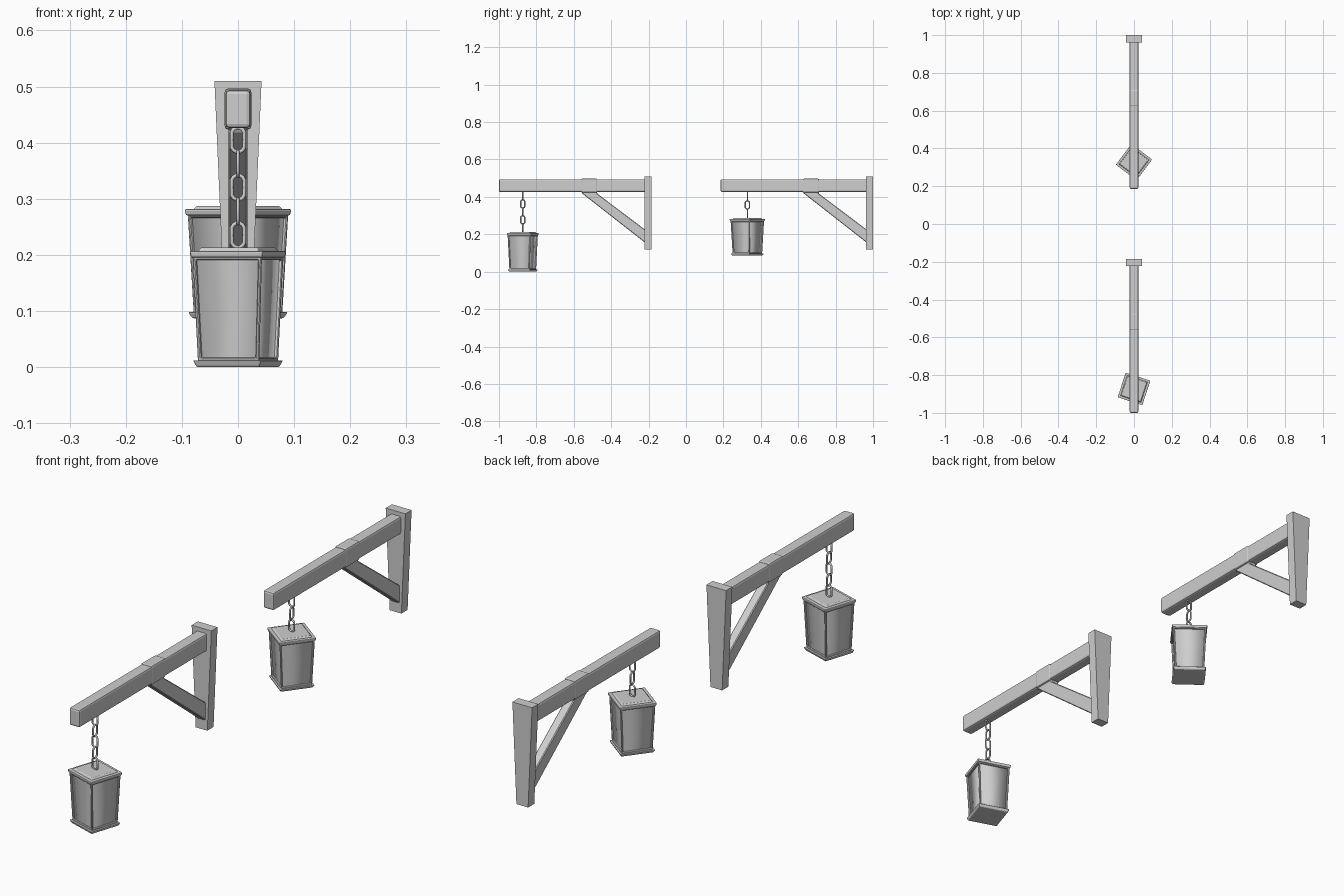
import bpy, bmesh, math
from mathutils import Matrix, Vector

if "Cube" in bpy.data.objects:
    bpy.data.objects.remove(bpy.data.objects["Cube"])

grey = bpy.data.materials.new("plain_grey")
grey.use_nodes = True
grey.diffuse_color = (0.62, 0.62, 0.62, 1)
grey.node_tree.nodes["Principled BSDF"].inputs["Base Color"].default_value = (0.62, 0.62, 0.62, 1)


def finish(name, bm, matrix, bevel=0, segments=2, smooth=False):
    """Turn a bmesh into a placed object with an optional bevel."""
    bmesh.ops.recalc_face_normals(bm, faces=bm.faces)
    for f in bm.faces:
        f.smooth = smooth
    mesh = bpy.data.meshes.new(name)
    bm.to_mesh(mesh)
    bm.free()
    mesh.materials.append(grey)
    obj = bpy.data.objects.new(name, mesh)
    bpy.context.collection.objects.link(obj)
    obj.matrix_world = matrix
    if bevel:
        mod = obj.modifiers.new("soft_edges", 'BEVEL')
        mod.width = bevel
        mod.segments = segments
        mod.limit_method = 'ANGLE'
    return obj


def frustum(z0, z1, low, high):
    """Tapered box; low and high are (half x, half y)."""
    bm = bmesh.new()
    corners = [(-1, -1), (1, -1), (1, 1), (-1, 1)]
    a = [bm.verts.new((x * low[0], y * low[1], z0)) for x, y in corners]
    b = [bm.verts.new((x * high[0], y * high[1], z1)) for x, y in corners]
    bm.faces.new(a)
    bm.faces.new(b)
    for i in range(4):
        j = (i + 1) % 4
        bm.faces.new((a[i], a[j], b[j], b[i]))
    return bm


def side_prism(profile, half):
    """Side outline (y, z) given thickness across x."""
    bm = bmesh.new()
    face = bm.faces.new([bm.verts.new((-half, y, z)) for y, z in profile])
    out = bmesh.ops.extrude_face_region(bm, geom=[face])
    moved = [v for v in out["geom"] if isinstance(v, bmesh.types.BMVert)]
    bmesh.ops.translate(bm, verts=moved, vec=(2 * half, 0, 0))
    return bm


def box_outline(y0, y1, z0, z1):
    return [(y0, z0), (y1, z0), (y1, z1), (y0, z1)]


def chain_link(name, matrix, radius=0.0115, wire=0.0035, stretch=0.0105, around=12, sides=6):
    """Oval ring in the xz plane."""
    bm = bmesh.new()
    rings = []
    for i in range(around):
        t = math.tau * (i + 0.5) / around
        out = Vector((math.cos(t), 0, math.sin(t)))
        centre = out * radius + Vector((0, 0, math.copysign(stretch, math.sin(t))))
        rings.append([bm.verts.new(centre + wire * (out * math.cos(s) + Vector((0, math.sin(s), 0))))
                      for s in (math.tau * k / sides for k in range(sides))])
    for i in range(around):
        p, q = rings[i], rings[(i + 1) % around]
        for k in range(sides):
            m = (k + 1) % sides
            bm.faces.new((p[k], p[m], q[m], q[k]))
    finish(name, bm, matrix, smooth=True)


def bracket(tag, y):
    """Wall post, arm, sleeve and diagonal brace; y is the arm tip."""
    at = Matrix.Translation((0, y, 0))
    post = frustum(0.12, 0.51, (0.025, 0.019), (0.042, 0.019))
    finish(tag + "_wall_post", post, at @ Matrix.Translation((0, 0.796, 0)))
    arm = side_prism(box_outline(0, 0.785, 0.426, 0.494), 0.0225)
    finish(tag + "_arm", arm, at, 0.007)
    sleeve = side_prism(box_outline(0.438, 0.527, 0.423, 0.497), 0.0238)
    finish(tag + "_sleeve", sleeve, at, 0.007)
    brace = side_prism([(0.44, 0.428), (0.445, 0.418), (0.785, 0.152),
                        (0.785, 0.222), (0.525, 0.418), (0.525, 0.428)], 0.017)
    finish(tag + "_brace", brace, at, 0.003, 1)


def lantern(tag, y, z, angle, height):
    """Tapered lantern with framed panes."""
    at = (Matrix.Translation((0, y, z)) @ Matrix.Rotation(math.radians(angle), 4, 'Z')
          @ Matrix.Diagonal((1, 1, height / 0.213, 1)))

    def block(part, z0, z1, low, high, bevel):
        finish(tag + part, frustum(z0, z1, (low, low), (high, high)), at, bevel)

    block("_base", 0, 0.012, 0.059, 0.0645, 0.003)
    block("_lid_rim", 0.195, 0.207, 0.067, 0.069, 0.003)
    block("_lid_top", 0.206, 0.213, 0.058, 0.053, 0.002)

    # Open frame around four recessed panes
    frame = frustum(0.010, 0.197, (0.057, 0.057), (0.0645, 0.0645))
    bmesh.ops.recalc_face_normals(frame, faces=frame.faces)
    walls = [f for f in frame.faces if abs(f.normal.z) < 0.5]
    bmesh.ops.inset_individual(frame, faces=walls, thickness=0.008, depth=0)
    bmesh.ops.inset_individual(frame, faces=walls, thickness=0.0015, depth=-0.006)
    bmesh.ops.delete(frame, geom=walls, context='FACES')
    finish(tag + "_frame", frame, at, 0.0015, 1)

    # Panes share softened normals around the corners
    panes = frustum(0.012, 0.196, (0.0515, 0.0515), (0.059, 0.059))
    caps = [f for f in panes.faces if len({round(v.co.z, 3) for v in f.verts}) == 1]
    bmesh.ops.delete(panes, geom=caps, context='FACES_ONLY')
    finish(tag + "_panes", panes, at, smooth=True)


def chain(tag, y, low, high, count):
    """Alternating links from the arm down to the lid."""
    for i in range(count):
        z = high + (low - high) * i / (count - 1)
        turn = Matrix.Rotation(math.pi / 2 * (i % 2), 4, 'Z')
        chain_link(f"{tag}_chain_link_{i + 1}", Matrix.Translation((0, y, z)) @ turn)


bracket("front", -1.0)
lantern("front", -0.873, 0, -18, 0.213)
chain("front", -0.873, 0.235, 0.405, 5)

bracket("rear", 0.185)
lantern("rear", 0.328, 0.087, -37, 0.2)
chain("rear", 0.328, 0.309, 0.405, 3)
